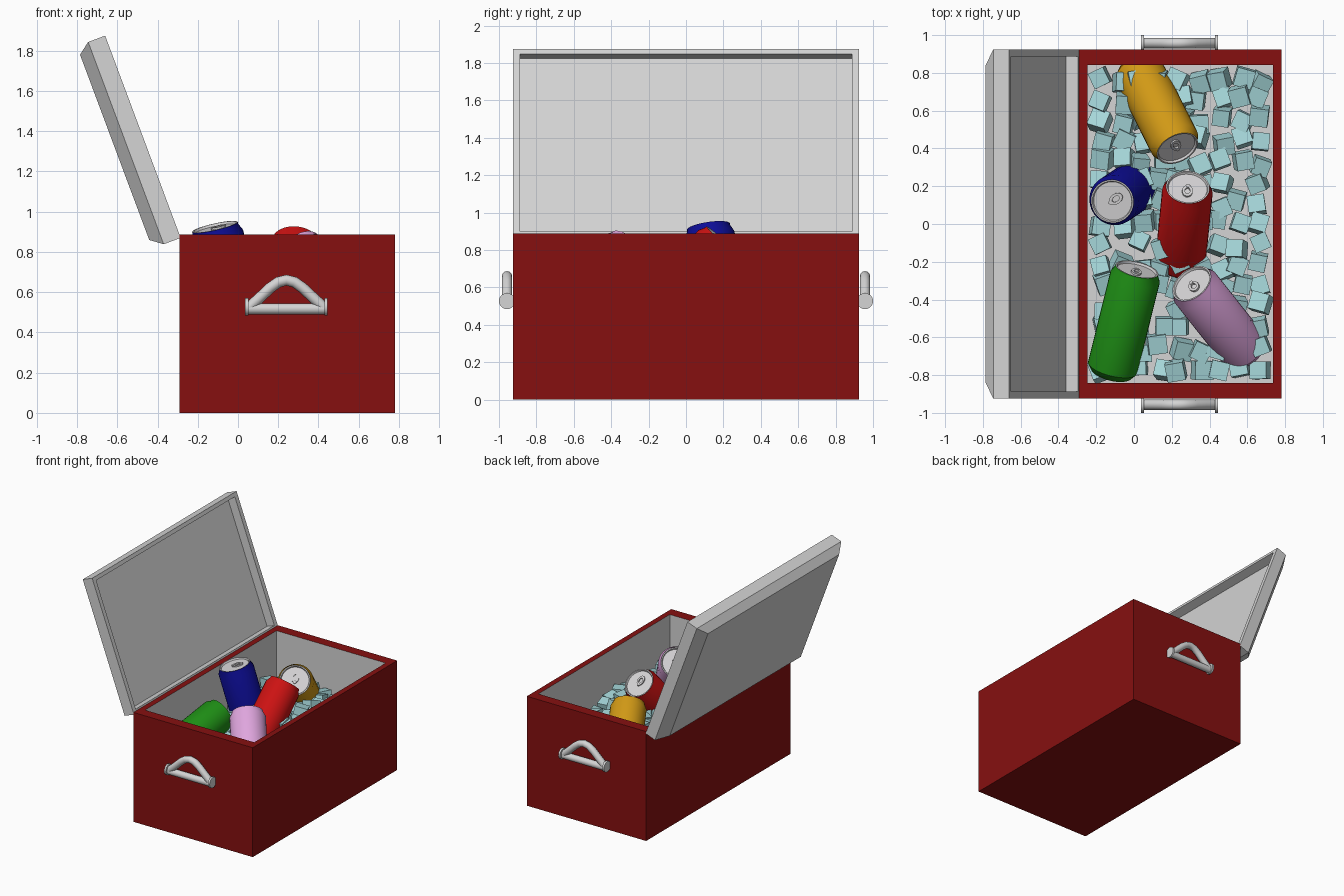
import bpy, bmesh, math, random
from mathutils import Vector, Matrix, Euler

if "Cube" in bpy.data.objects:
    bpy.data.objects.remove(bpy.data.objects["Cube"])

random.seed(4)


def mat(name, col):
    m = bpy.data.materials.new(name)
    m.diffuse_color = (*col, 1)
    m.use_nodes = True
    m.node_tree.nodes["Principled BSDF"].inputs["Base Color"].default_value = m.diffuse_color
    return m


BOX = mat("box dark red", (0.24, 0.005, 0.005))
GREY = mat("light grey", (0.66, 0.66, 0.66))
SILVER = mat("can silver", (0.66, 0.65, 0.66))
ICE = mat("ice blue", (0.38, 0.68, 0.70))


def finish(bm, name, mats, smooth=None):
    bmesh.ops.recalc_face_normals(bm, faces=bm.faces[:])
    me = bpy.data.meshes.new(name)
    bm.to_mesh(me)
    bm.free()
    for m in mats:
        me.materials.append(m)
    ob = bpy.data.objects.new(name, me)
    bpy.context.collection.objects.link(ob)
    if smooth:
        bpy.ops.object.select_all(action='DESELECT')
        ob.select_set(True)
        bpy.context.view_layer.objects.active = ob
        bpy.ops.object.shade_smooth_by_angle(angle=math.radians(smooth))
    return ob


def loft(bm, rings, mats_idx=None, caps=(True, True)):
    """Skin a list of closed point rings; mats_idx gives a material per band."""
    vs = [[bm.verts.new(p) for p in r] for r in rings]
    n = len(vs[0])
    for k, (a, b) in enumerate(zip(vs, vs[1:])):
        for i in range(n):
            f = bm.faces.new((a[i], a[(i + 1) % n], b[(i + 1) % n], b[i]))
            f.material_index = mats_idx[k] if mats_idx else 0
    for use, ring, k in ((caps[0], vs[0], 0), (caps[1], vs[-1], -1)):
        if use:
            f = bm.faces.new(ring)
            f.material_index = mats_idx[k] if mats_idx else 0


def rect(x0, x1, y0, y1, z):
    return [(x0, y0, z), (x1, y0, z), (x1, y1, z), (x0, y1, z)]


# Box: outer shell, rim, grey liner and inner floor
X0, X1, Y = -0.29, 0.78, 0.925
IX0, IX1, IY = -0.245, 0.735, 0.842
H, FLOOR = 0.887, 0.43
bm = bmesh.new()
loft(bm, [rect(X0, X1, -Y, Y, 0), rect(X0, X1, -Y, Y, H),
          rect(IX0, IX1, -IY, IY, H), rect(IX0, IX1, -IY, IY, FLOOR)], [0, 0, 1])
finish(bm, "box_body", [BOX, GREY])

# Lid: laid out flat (x along its width, z outwards), then swung open
L = 1.073
bm = bmesh.new()
loft(bm, [rect(0.03, L - 0.03, -0.888, 0.888, 0.07),
          rect(0.03, L - 0.03, -0.888, 0.888, 0),
          rect(0, L, -Y, Y, 0), rect(0, L, -Y, Y, 0.09),
          rect(0.045, L - 0.045, -0.84, 0.84, 0.15)])
u, n = Vector((-0.350, 0, 0.937)), Vector((-0.937, 0, -0.350))
for v in bm.verts:
    a, y, t = v.co
    v.co = Vector((-0.285, y, 0.87)) + u * a + n * t
finish(bm, "lid", [GREY])


# Handles: crossbar, end discs and arched grip on both ends
def cyl_x(bm, x0, x1, r, y, z, seg=24):
    loft(bm, [[(x, y + r * math.cos(2 * math.pi * i / seg), z + r * math.sin(2 * math.pi * i / seg))
               for i in range(seg)] for x in (x0, x1)])


half = [(0.185, 0.525), (0.13, 0.575), (0.08, 0.622), (0.04, 0.650)]
arch = [(-x, z) for x, z in half] + [(0, 0.660)] + [(x, z) for x, z in reversed(half)]
for side, name in ((-1, "front"), (1, "back")):
    yc, xc = side * 0.957, 0.241
    bm = bmesh.new()
    cyl_x(bm, xc - 0.19, xc + 0.19, 0.027, yc, 0.517)
    for s in (-1, 1):
        cyl_x(bm, xc + s * 0.197 - 0.008, xc + s * 0.197 + 0.008, 0.043, yc, 0.527)
    rings = []
    for i, (x, z) in enumerate(arch):
        p, q = arch[max(i - 1, 0)], arch[min(i + 1, len(arch) - 1)]
        t = Vector((q[0] - p[0], 0, q[1] - p[1])).normalized()
        side_v = Vector((-t.z, 0, t.x))
        rings.append([Vector((xc + x, yc, z)) + 0.027 * (side_v * math.cos(b) + Vector((0, 1, 0)) * math.sin(b))
                      for b in [2 * math.pi * k / 16 for k in range(16)]])
    loft(bm, rings)
    finish(bm, name + "_handle", [GREY], 40)


# Cans: lathed body with silver lid and a pull tab
CAN_L = 0.61
PROFILE = [(0.098, 0), (0.108, 0.005), (0.134, 0.04), (0.134, 0.565), (0.116, 0.60),
           (0.116, CAN_L), (0.108, CAN_L), (0.103, 0.598)]


def can(name, col, top, lean, elev):
    e = math.radians(elev)
    h = Vector((lean[0], lean[1], 0)).normalized()
    d = h * math.cos(e) + Vector((0, 0, math.sin(e)))
    bm = bmesh.new()
    seg = 32
    rings = [[(r * math.cos(2 * math.pi * i / seg), r * math.sin(2 * math.pi * i / seg), z)
              for i in range(seg)] for r, z in PROFILE]
    loft(bm, rings, [1, 0, 0, 0, 0, 1, 1])
    # pull tab: flat oval ring with a rivet
    ov = [[(sx * math.cos(2 * math.pi * i / 16), 0.022 + sy * math.sin(2 * math.pi * i / 16), z)
           for i in range(16)]
          for sx, sy, z in ((0.014, 0.022, 0.598), (0.014, 0.022, 0.608),
                            (0.028, 0.040, 0.608), (0.028, 0.040, 0.598))]
    loft(bm, ov, [1, 1, 1], (False, False))
    riv = [[(0.012 * math.cos(k * math.pi / 4), -0.012 + 0.012 * math.sin(k * math.pi / 4), z)
            for k in range(8)] for z in (0.597, 0.61)]
    loft(bm, riv, [1])
    m = Matrix.Translation(Vector(top) - d * CAN_L) @ d.to_track_quat('Z', 'Y').to_matrix().to_4x4()
    bm.transform(m)
    finish(bm, name, [col, SILVER], 35)


can("blue_can", mat("can blue", (0.004, 0.004, 0.31)), (-0.115, 0.12, 0.925), (-0.105, -0.07), 75)
can("red_can", mat("can red", (0.60, 0.006, 0.006)), (0.285, 0.195, 0.85), (0.1, 1), 48)
can("green_can", mat("can green", (0.014, 0.29, 0.008)), (0.016, -0.24, 0.705), (0.24, 0.97), 20)
can("pink_can", mat("can pink", (0.74, 0.38, 0.73)), (0.305, -0.315, 0.815), (-0.62, 0.78), 40)
can("yellow_can", mat("can yellow", (0.64, 0.32, 0.008)), (0.23, 0.40, 0.78), (0.45, -0.89), 38)

# Ice: jittered, tilted cubes over the floor
bm = bmesh.new()
NX, NY = 9, 15
for i in range(NX):
    for j in range(NY):
        x = -0.175 + 0.84 * i / (NX - 1) + random.uniform(-0.025, 0.025)
        y = -0.77 + 1.54 * j / (NY - 1) + random.uniform(-0.025, 0.025)
        x, y = max(-0.18, min(0.67, x)), max(-0.775, min(0.775, y))
        if random.random() < 0.08:
            continue
        bump = 0.07 * math.exp(-((x - 0.25) ** 2 + (y - 0.1) ** 2) / 0.12)
        z = 0.515 + bump + random.uniform(-0.03, 0.035)
        rot = Euler([random.uniform(-0.32, 0.32) for _ in range(2)] + [random.uniform(-0.45, 0.45)])
        bmesh.ops.create_cube(bm, size=random.uniform(0.088, 0.1),
                              matrix=Matrix.Translation((x, y, z)) @ rot.to_matrix().to_4x4())
finish(bm, "ice_cubes", [ICE])
